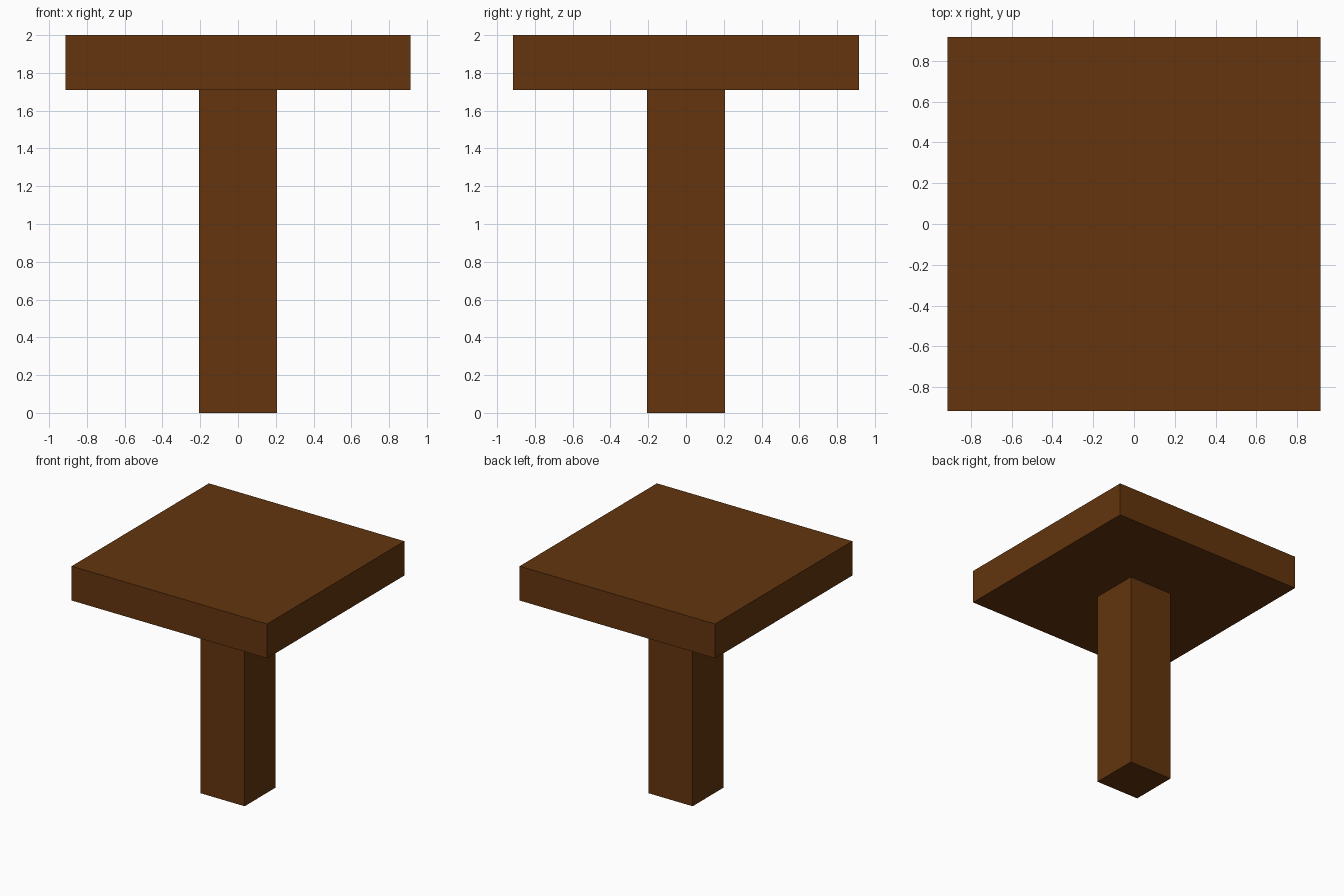
import bpy

if "Cube" in bpy.data.objects:
    bpy.data.objects.remove(bpy.data.objects["Cube"])

wood = bpy.data.materials.new("dark_brown_wood")
wood.diffuse_color = (0.125, 0.036, 0.0043, 1.0)
wood.use_nodes = True
wood.node_tree.nodes["Principled BSDF"].inputs["Base Color"].default_value = wood.diffuse_color


def box(name, width, depth, z0, z1):
    """Axis-aligned box centred on x = y = 0, spanning z0..z1."""
    bpy.ops.mesh.primitive_cube_add(size=1, location=(0, 0, (z0 + z1) / 2))
    obj = bpy.context.object
    obj.name = name
    obj.scale = (width, depth, z1 - z0)
    bpy.ops.object.transform_apply(location=False, rotation=False, scale=True)
    obj.data.materials.append(wood)
    return obj


# Square post standing on the ground
box("post", 0.415, 0.415, 0.0, 1.71)

# Thick square slab on top
box("table_top", 1.828, 1.833, 1.71, 2.0)
